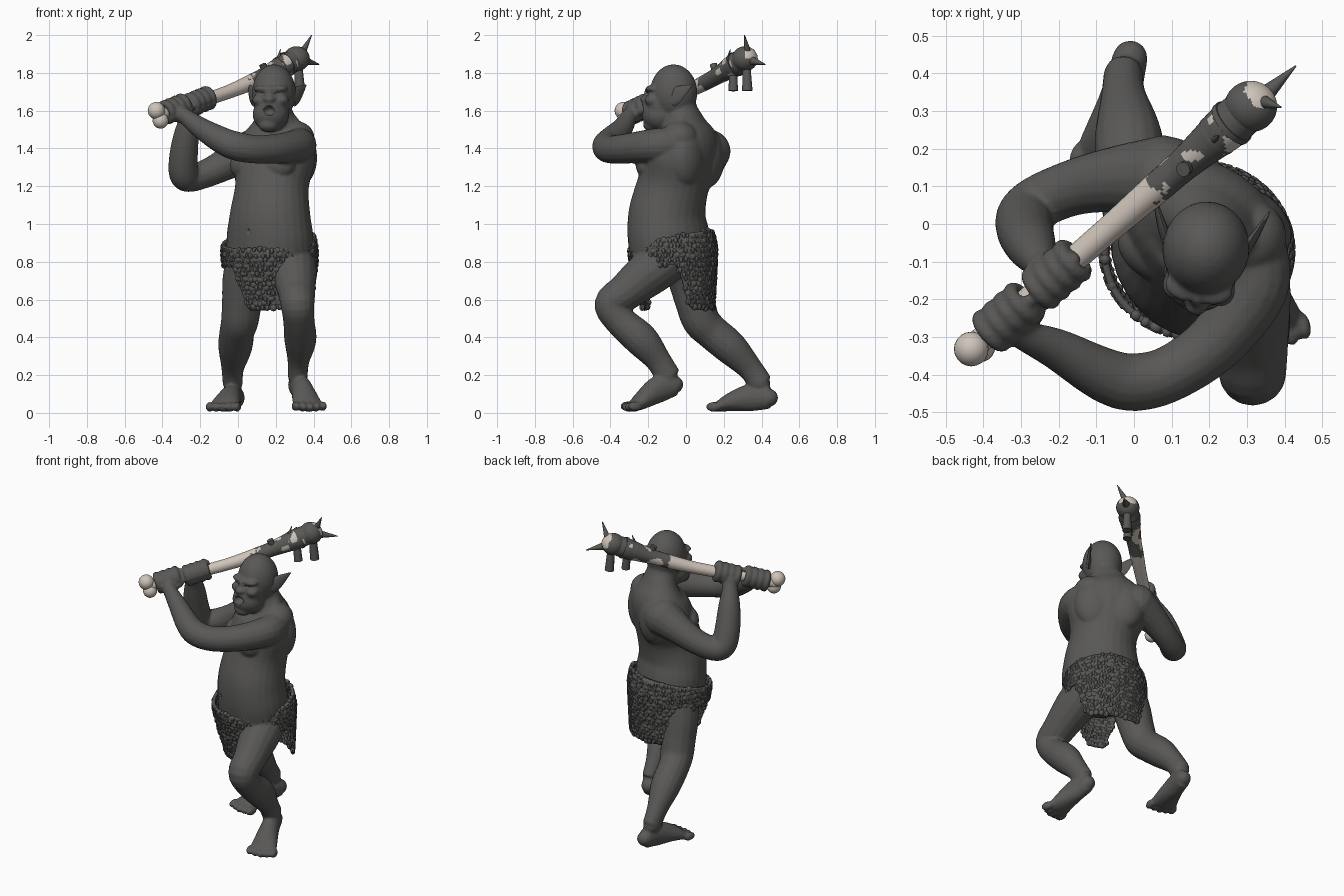
import bpy, bmesh, math, random
from mathutils import Vector, Matrix, noise

if "Cube" in bpy.data.objects:
    bpy.data.objects.remove(bpy.data.objects["Cube"])

random.seed(4)


def material(name, rgb):
    m = bpy.data.materials.new(name)
    m.diffuse_color = (*rgb, 1)
    m.use_nodes = True
    m.node_tree.nodes["Principled BSDF"].inputs["Base Color"].default_value = m.diffuse_color
    return m


DARK = material("dark_grey", (0.1, 0.098, 0.095))
BONE = material("pale_bone", (0.62, 0.55, 0.49))


def ball(bm, c, r, yaw=0, base=Matrix(), seg=16, rings=10):
    r = (r, r, r) if isinstance(r, (int, float)) else r
    m = base @ Matrix.Translation(c) @ Matrix.Rotation(yaw, 4, 'Z') @ Matrix.Diagonal((*r, 1))
    bmesh.ops.create_uvsphere(bm, u_segments=seg, v_segments=rings, radius=1, matrix=m)


def loft(bm, rows, ref=(1, 0, 0), n=16, sub=5, ends=True):
    """Smooth tube through rows of (x, y, z, radius along ref[, other radius])."""
    rows = [Vector(r if len(r) == 5 else (*r, r[3])) for r in rows]
    pts = []
    for i in range(len(rows) - 1):
        p0, p1, p2 = rows[max(i - 1, 0)], rows[i], rows[i + 1]
        p3 = rows[min(i + 2, len(rows) - 1)]
        for k in range(sub):
            t = k / sub
            pts.append((p1 * 2 + (p2 - p0) * t + (p0 * 2 - p1 * 5 + p2 * 4 - p3) * t * t
                        + (p1 * 3 - p0 - p2 * 3 + p3) * t ** 3) * 0.5)
    pts.append(rows[-1])
    rings = []
    for i, p in enumerate(pts):
        c = Vector(p[:3])
        t = (Vector(pts[min(i + 1, len(pts) - 1)][:3]) - Vector(pts[max(i - 1, 0)][:3])).normalized()
        u = Vector(ref)
        u = (u - t * u.dot(t)).normalized()
        v = t.cross(u)
        rings.append([bm.verts.new(c + u * p[3] * math.cos(a) + v * p[4] * math.sin(a))
                      for a in (2 * math.pi * j / n for j in range(n))])
    for a, b in zip(rings, rings[1:]):
        for j in range(n):
            bm.faces.new((a[j], a[(j + 1) % n], b[(j + 1) % n], b[j]))
    bm.faces.new(rings[0][::-1])
    bm.faces.new(rings[-1])
    if ends:
        for p in (pts[0], pts[-1]):
            ball(bm, p[:3], min(p[3], p[4]) * 0.98)


def finish(name, bm, *mats, angle=50):
    bmesh.ops.recalc_face_normals(bm, faces=bm.faces)
    me = bpy.data.meshes.new(name)
    bm.to_mesh(me)
    bm.free()
    for m in mats:
        me.materials.append(m)
    me.shade_smooth()
    me.set_sharp_from_angle(angle=math.radians(angle))
    ob = bpy.data.objects.new(name, me)
    bpy.context.collection.objects.link(ob)
    return ob


# club axis, sagging slightly in the middle
A, B = Vector((-0.42, -0.32, 1.575)), Vector((0.31, 0.312, 1.875))
AX = (B - A).normalized()
U = AX.cross(Vector((0, 0, 1))).normalized()
V = U.cross(AX)


def along(t):
    return A.lerp(B, t) - Vector((0, 0, .028 * max(math.sin(math.pi * (t - .15) / .85), 0)))


# body: torso, twisted so the chest turns to one side
body = bmesh.new()
YAW = math.radians(-35)
side = Vector((math.cos(YAW), math.sin(YAW), 0))
front = Vector((math.sin(YAW), -math.cos(YAW), 0))
loft(body, [(0.17, -0.05, 0.72, .10, .09), (0.17, -0.065, 0.80, .225, .2), (0.17, -0.09, 0.92, .242, .205),
            (0.17, -0.10, 1.05, .222, .196), (0.18, -0.07, 1.20, .20, .185), (0.19, -0.03, 1.33, .235, .175),
            (0.20, 0.0, 1.44, .215, .155), (0.20, -0.01, 1.53, .135, .105), (0.195, -0.03, 1.61, .09, .088),
            (0.195, -0.04, 1.70, .085, .085)], side, n=28, ends=False)
for s in (-1, 1):
    ball(body, Vector((0.19, -0.04, 1.31)) + front * .105 + side * s * .095, (.105, .075, .08), YAW, seg=24, rings=16)
    ball(body, Vector((0.19, -0.01, 1.35)) - front * .08 + side * s * .09, (.12, .085, .16), YAW, seg=24, rings=16)
ball(body, (0.305, -0.035, 1.455), (.1, .1, .09), seg=24, rings=16)
loft(body, [(0.20, -0.02, 1.61, .055), (0.27, -0.03, 1.53, .055), (0.33, -0.06, 1.44, .06)], (0, 1, 0))

# arms
loft(body, [(0.31, -0.06, 1.42, .095), (0.32, -0.17, 1.415, .09), (0.22, -0.31, 1.40, .08),
            (0.10, -0.395, 1.395, .075), (0.0, -0.42, 1.41, .077), (-0.08, -0.40, 1.44, .072),
            (-0.20, -0.335, 1.51, .056), (-0.28, -0.30, 1.57, .043), (-0.32, -0.27, 1.6, .045)], (0, 0, 1))
loft(body, [(0.08, 0.12, 1.385, .118), (-0.03, 0.12, 1.335, .092), (-0.15, 0.10, 1.275, .076),
            (-0.25, 0.06, 1.242, .072), (-0.287, 0.02, 1.265, .078), (-0.288, -0.02, 1.36, .076),
            (-0.272, -0.06, 1.48, .066), (-0.25, -0.10, 1.58, .047), (-0.225, -0.13, 1.63, .045)], (0, 1, 0))

# hands: four fingers wrapped round the club, with palm and thumb
for t, palm in ((0.115, Vector((.03, -.03, -.025))), (0.295, Vector((-.035, .01, -.03)))):
    mid = along(t)
    for i in range(4):
        c = mid + AX * (i - 1.5) * .039
        loft(body, [(*(c + (U * math.cos(a) + V * math.sin(a)) * .047), .0205)
                    for a in (math.radians(30 * k) for k in range(12))], AX, n=10, sub=3)
    ball(body, mid + palm, .05)
    th = mid + AX * .075
    loft(body, [(*(mid + palm * 1.2), .025), (*(th + palm), .02), (*(th + V * .04), .018)], (0, 1, .3), n=10)

# legs
loft(body, [(0.28, -0.06, 0.84, .125), (0.295, -0.19, 0.745, .122), (0.31, -0.32, 0.64, .1),
            (0.315, -0.395, 0.575, .09), (0.322, -0.35, 0.49, .083), (0.33, -0.235, 0.385, .085, .09),
            (0.32, -0.145, 0.275, .058, .068), (0.316, -0.095, 0.19, .052, .07)])
loft(body, [(0.06, -0.01, 0.82, .125), (0.03, 0.02, 0.70, .113), (0.02, 0.05, 0.58, .105),
            (0.01, 0.08, 0.49, .1), (-0.005, 0.135, 0.43, .093), (-0.015, 0.235, 0.345, .09),
            (-0.028, 0.34, 0.235, .06, .066), (-0.028, 0.395, 0.155, .053, .065)])

# feet with five toes each
for heel, toe in ((Vector((0.31, -0.06, 0.15)), Vector((0.38, -0.30, 0.03))),
                  (Vector((-0.01, 0.442, 0.08)), Vector((-0.08, 0.15, 0.03)))):
    d = (toe - heel)
    s = Vector((-d.y, d.x, 0)).normalized()
    m1, m2, m3 = (heel.lerp(toe, f) for f in (.35, .7, .9))
    loft(body, [(*heel, .047, .06), (m1.x, m1.y, m1.z + .018, .055, .072),
                (m2.x, m2.y, m2.z * .6 + .03, .074, .05), (m3.x, m3.y, .034, .085, .03)], s)
    for i in range(5):
        ball(body, toe + s * (i - 2) * .037 - d.normalized() * abs(i - 2) * .006, (.021, .04, .026),
             math.atan2(d.x, -d.y))

# head
HEAD = Matrix.Translation((0.188, -0.065, 1.69)) @ Matrix.Rotation(-0.15, 4, 'Z')
ball(body, (0.003, 0, 0.005), (.116, .126, .15), base=HEAD, seg=24, rings=16)
ball(body, (0, -.07, -.05), (.095, .085, .12), base=HEAD, seg=24, rings=16)
ball(body, (-.004, -.07, -.11), (.096, .10, .09), base=HEAD, seg=24, rings=16)
ball(body, (-.01, -.115, -.165), (.055, .05, .04), base=HEAD)
ball(body, (0, -.13, .0), (.016, .03, .045), base=HEAD)
ball(body, (0, -.152, -.03), (.032, .028, .02), base=HEAD)
for s in (-1, 1):
    ball(body, (s * .045, -.112, .026), (.05, .034, .018), s * .3, HEAD)
    ball(body, (s * .06, -.105, -.035), (.038, .042, .03), base=HEAD)
for k in range(16):  # lips
    a = k * math.pi / 8
    ball(body, (.04 * math.cos(a), -.162 + .016 * abs(math.cos(a)), -.09 + .034 * math.sin(a)), .011, base=HEAD)
ogre = finish("body", body, DARK)

# sockets, mouth and navel are cut from the fused body
cut = bmesh.new()
ball(cut, (0, -.175, -.09), (.034, .05, .027), base=HEAD)
for s in (-1, 1):
    ball(cut, (s * .044, -.146, .0), (.024, .022, .011), base=HEAD)
ball(cut, Vector((0.17, -0.10, 0.96)) + front * .203, .014)
cutter = finish("face_cutter", cut)
cutter.hide_render = True

m = ogre.modifiers.new("fuse", 'REMESH')
m.mode, m.voxel_size, m.use_smooth_shade = 'VOXEL', 0.008, True
m = ogre.modifiers.new("cut", 'BOOLEAN')
m.operation, m.object, m.solver = 'DIFFERENCE', cutter, 'EXACT'
m = ogre.modifiers.new("soften", 'SMOOTH')
m.factor, m.iterations = 0.5, 4
fused = bpy.data.meshes.new_from_object(ogre.evaluated_get(bpy.context.evaluated_depsgraph_get()))
ogre.modifiers.clear()
ogre.data = fused
fused.materials.clear()
fused.materials.append(DARK)
fused.shade_smooth()
bpy.data.objects.remove(cutter)

# pointed ears
ears = bmesh.new()
for s in (-1, 1):
    pts = [((s * .098, .0, -.03), .016, .045), ((s * .122, .045, .0), .012, .042), ((s * .155, .12, .045), .003, .004)]
    loft(ears, [(*(HEAD @ Vector(p)), a, b) for p, a, b in pts], HEAD.to_3x3() @ Vector((s * .8, -.55, 0)), n=12)
finish("ears", ears, DARK)

# loincloth: a belt with a front and a back flap, covered in scales
FRONT = math.radians(250)


def step(x):
    x = min(max(x, 0), 1)
    return x * x * (3 - 2 * x)


def cloth(th, z):
    c = math.cos(th)
    k = 1 - max(.84 - z, 0) / .3 * (.32 if c > 0 else .07) * abs(c) - .75 * max(z - .87, 0)
    return Vector((.167 + .248 * k * math.cos(FRONT + th), -.07 + .228 * k * math.sin(FRONT + th), z))


def limits(th):
    f, b = abs(th), math.pi - abs(th)
    low = .785 - .24 * step((.68 - f) / .42) - .23 * step((1.18 - b) / .45)
    return low, .915 - .05 * math.cos(th)


loin = bmesh.new()
N, M = 96, 14
grid = []
for i in range(N):
    th = -math.pi + 2 * math.pi * i / N
    lo, hi = limits(th)
    grid.append([loin.verts.new(cloth(th, lo + (hi - lo) * j / M)) for j in range(M + 1)])
for i in range(N):
    a, b = grid[i], grid[(i + 1) % N]
    for j in range(M):
        loin.faces.new((a[j], b[j], b[j + 1], a[j + 1]))
wrap = finish("loincloth", loin, DARK)
m = wrap.modifiers.new("thickness", 'SOLIDIFY')
m.thickness, m.offset = 0.018, 0

scales = bmesh.new()
for row in range(18):
    for i in range(48):
        z = .96 - row * .025 + random.uniform(-.006, .006)
        th = -math.pi + 2 * math.pi * (i + .5 * (row % 2) + random.uniform(-.2, .2)) / 48
        lo, hi = limits(th)
        if lo - .005 < z < hi:
            w = random.uniform(.014, .021)
            ball(scales, cloth(th, z), (w, .016, w), FRONT + th + math.pi / 2, seg=7, rings=5)
finish("loincloth_scales", scales, DARK, angle=40)

# bone club, dark towards the head with pale patches showing through
club = bmesh.new()
radii = [.034, .031, .032, .033, .034, .035, .036, .039, .042, .044, .052, .062, .057]
loft(club, [(*along(i / 12), r) for i, r in enumerate(radii)], (0, 0, 1), n=32, sub=10)
ball(club, A + Vector((-.012, -.012, .025)), .046, seg=20, rings=14)
ball(club, A + Vector((.01, -.005, -.028)), .042, seg=20, rings=14)
ball(club, B, (.07, .068, .066), seg=40, rings=30)
FAR = Vector((.45, .6, .65)).normalized()
for f in club.faces:
    c = f.calc_center_median()
    t = (c - A).dot(AX) / (B - A).length
    tip = t > .95 and f.normal.dot(FAR) > .72 + .3 * noise.noise(c * 30)
    pale = t < .95 and noise.noise(c * 18) > .27
    f.material_index = 0 if t < .65 + .06 * noise.noise(c * 25) or pale or tip else 1
finish("bone_club", club, BONE, DARK)

# straps round the club, sharp spikes and blunt pegs
spikes = bmesh.new()
for t, r in ((.72, .042), (.88, .059), (.93, .066)):
    loft(spikes, [(*along(t - .008), r), (*along(t + .008), r)], (0, 0, 1), n=20, sub=2, ends=False)
for base, tip, r0, r1 in (((.325, .33, 1.88), (.39, .31, 2.0), .026, .002),
                          ((.35, .345, 1.865), (.43, .42, 1.845), .024, .002),
                          ((.20, .21, 1.82), (.225, .235, 1.925), .018, .002),
                          ((.16, .165, 1.77), (.13, .145, 1.845), .014, .02),
                          ((.20, .21, 1.80), (.185, .195, 1.85), .014, .012),
                          ((.25, .25, 1.83), (.262, .25, 1.705), .02, .026),
                          ((.32, .32, 1.83), (.328, .325, 1.705), .022, .028)):
    loft(spikes, [(*base, r0), (*tip, r1)], (.3, .9, 0), n=12, sub=3, ends=False)
finish("club_spikes", spikes, DARK, angle=40)
